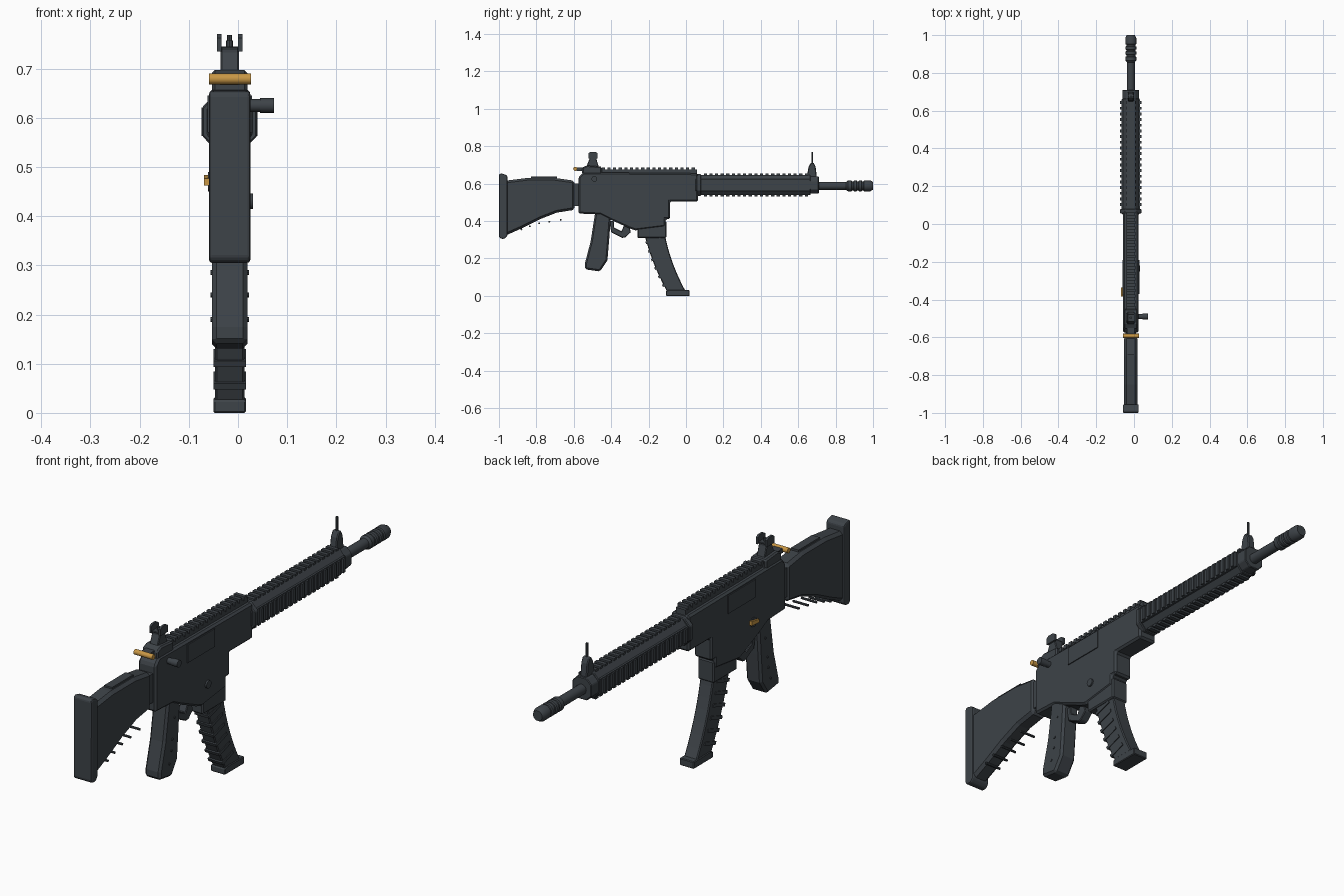
import bpy, bmesh, math
from mathutils import Matrix, Vector

if "Cube" in bpy.data.objects:
    bpy.data.objects.remove(bpy.data.objects["Cube"])

CX = -0.017  # centre plane of the model


def material(name, rgb):
    m = bpy.data.materials.new(name)
    m.diffuse_color = (*rgb, 1)
    m.use_nodes = True
    m.node_tree.nodes["Principled BSDF"].inputs["Base Color"].default_value = m.diffuse_color
    return m


GREY = material("gunmetal", (0.047, 0.056, 0.065))
BRASS = material("brass", (0.58, 0.31, 0.06))


def finish(name, bm, mat, bevel=0, smooth=False, segs=1):
    bmesh.ops.recalc_face_normals(bm, faces=bm.faces)
    me = bpy.data.meshes.new(name)
    bm.to_mesh(me)
    bm.free()
    me.materials.append(mat)
    ob = bpy.data.objects.new(name, me)
    bpy.context.collection.objects.link(ob)
    if bevel:
        mod = ob.modifiers.new("bevel", 'BEVEL')
        mod.width, mod.segments, mod.limit_method = bevel, segs, 'ANGLE'
        mod.angle_limit = math.radians(35)
    if smooth:
        bpy.ops.object.select_all(action='DESELECT')
        ob.select_set(True)
        bpy.context.view_layer.objects.active = ob
        bpy.ops.object.shade_smooth_by_angle(angle=math.radians(35))
    return ob


def slab(name, profile, half, bevel=0.0, mat=GREY, cx=CX, segs=1):
    """Extrude a (y, z) outline sideways."""
    bm = bmesh.new()
    f = bm.faces.new([bm.verts.new((cx - half, y, z)) for y, z in profile])
    r = bmesh.ops.extrude_face_region(bm, geom=[f])
    bmesh.ops.translate(bm, vec=(2 * half, 0, 0),
                        verts=[v for v in r['geom'] if isinstance(v, bmesh.types.BMVert)])
    return finish(name, bm, mat, bevel, segs=segs)


def boxes(name, items, mat=GREY, bevel=0):
    """Several boxes in one object, each given as x0, x1, y0, y1, z0, z1."""
    bm = bmesh.new()
    for x0, x1, y0, y1, z0, z1 in items:
        m = Matrix.Translation(((x0 + x1) / 2, (y0 + y1) / 2, (z0 + z1) / 2))
        bmesh.ops.create_cube(bm, size=1, matrix=m @ Matrix.Diagonal((x1 - x0, y1 - y0, z1 - z0, 1)))
    return finish(name, bm, mat, bevel)


def rods(name, items, mat=GREY, sides=16):
    """Cylinders given as start, end, radius."""
    bm = bmesh.new()
    for a, b, r in items:
        a, b = Vector(a), Vector(b)
        m = Matrix.Translation((a + b) / 2) @ (b - a).to_track_quat('Z', 'Y').to_matrix().to_4x4()
        bmesh.ops.create_cone(bm, cap_ends=True, segments=sides, radius1=r, radius2=r,
                              depth=(b - a).length, matrix=m)
    return finish(name, bm, mat, smooth=True)


def lathe(name, rings, z, sides=20):
    """Stack of (y, radius) rings along the bore."""
    bm = bmesh.new()
    loops = [[bm.verts.new((CX + r * math.cos(2 * math.pi * i / sides), y,
                            z + r * math.sin(2 * math.pi * i / sides))) for i in range(sides)]
             for y, r in rings]
    for p, q in zip(loops, loops[1:]):
        for i in range(sides):
            j = (i + 1) % sides
            bm.faces.new((p[i], p[j], q[j], q[i]))
    bm.faces.new(loops[0])
    bm.faces.new(loops[-1])
    return finish(name, bm, GREY, smooth=True)


# Shoulder stock, butt pad, cheek strip and pegs
slab("stock", [(-0.97, 0.615), (-0.85, 0.63), (-0.70, 0.63), (-0.595, 0.615), (-0.595, 0.46),
               (-0.69, 0.445), (-0.78, 0.41), (-0.88, 0.36), (-0.97, 0.32)], 0.035, 0.012)
slab("cheek_strip", [(-0.83, 0.625), (-0.83, 0.637), (-0.69, 0.637), (-0.69, 0.625)], 0.018)
slab("butt_pad", [(-1, 0.315), (-1, 0.648), (-0.99, 0.655), (-0.965, 0.648), (-0.955, 0.64),
                  (-0.955, 0.32), (-0.97, 0.305), (-0.99, 0.305)], 0.042, 0.011, segs=2)
rods("stock_pegs", [((CX - 0.035, y, z), (CX + 0.035, y, z), 0.005)
                    for y, z in [(-0.88, 0.355), (-0.835, 0.372), (-0.785, 0.388),
                                 (-0.73, 0.396), (-0.67, 0.406)]], sides=8)
slab("stock_joint", [(-0.60, 0.60), (-0.57, 0.60), (-0.57, 0.48), (-0.60, 0.48)], 0.028)

# Receiver and magazine well
slab("receiver", [(-0.575, 0.635), (-0.55, 0.66), (0.065, 0.655), (0.065, 0.505), (-0.085, 0.505),
                  (-0.085, 0.41), (-0.11, 0.41), (-0.11, 0.37), (-0.27, 0.35), (-0.30, 0.36),
                  (-0.41, 0.41), (-0.46, 0.435), (-0.575, 0.44)], 0.041, 0.008)
slab("magazine_well", [(-0.26, 0.37), (-0.105, 0.40), (-0.105, 0.31), (-0.26, 0.31)], 0.037, 0.005)
slab("rear_top_block", [(-0.555, 0.65), (-0.555, 0.685), (-0.53, 0.697), (-0.45, 0.69),
                        (-0.45, 0.65)], 0.036, 0.006)
for s in (-1, 1):
    slab("ejection_cover", [(-0.37, 0.57), (-0.37, 0.645), (-0.19, 0.645), (-0.19, 0.57)],
         0.003, cx=CX + s * 0.042)
rods("receiver_pins", [((CX, -0.235, 0.43), (0.031, -0.235, 0.43), 0.016),
                       ((CX - 0.044, -0.36, 0.47), (CX, -0.36, 0.47), 0.02)])
rods("side_handle", [((CX, -0.49, 0.625), (0.05, -0.49, 0.625), 0.013),
                     ((0.045, -0.49, 0.625), (0.073, -0.49, 0.625), 0.015)])
slab("selector_lever", [(-0.385, 0.462), (-0.385, 0.476), (-0.335, 0.484), (-0.335, 0.466)],
     0.006, mat=BRASS, cx=-0.063)
rods("rear_latch", [((-0.059, -0.592, 0.679), (0.026, -0.592, 0.679), 0.011)], BRASS)
boxes("latch_bar", [(CX - 0.02, CX + 0.02, -0.585, -0.54, 0.667, 0.685)])

# Toothed top rail over the receiver
rail = [(CX - 0.022, CX + 0.022, -0.50, 0.06, 0.645, 0.675)]
rail += [(CX - 0.024, CX + 0.024, -0.45 + i * 0.03, -0.433 + i * 0.03, 0.67, 0.687) for i in range(17)]
boxes("top_rail", rail)

# Eight-sided handguard with end collars
def octagon(name, y0, y1, w, h, zc):
    bm = bmesh.new()
    pts = [(w, h * .5), (w * .5, h), (-w * .5, h), (-w, h * .5),
           (-w, -h * .5), (-w * .5, -h), (w * .5, -h), (w, -h * .5)]
    f = bm.faces.new([bm.verts.new((CX + x, y0, zc + z)) for x, z in pts])
    r = bmesh.ops.extrude_face_region(bm, geom=[f])
    bmesh.ops.translate(bm, vec=(0, y1 - y0, 0),
                        verts=[v for v in r['geom'] if isinstance(v, bmesh.types.BMVert)])
    return finish(name, bm, GREY, 0.003)


octagon("handguard", 0.05, 0.665, 0.046, 0.054, 0.592)
octagon("rear_collar", 0.055, 0.08, 0.056, 0.058, 0.592)
octagon("front_collar", 0.66, 0.71, 0.044, 0.046, 0.592)

# Rails and teeth on all four sides of the handguard
teeth, frames = [], []
for i in range(19):
    y = 0.095 + i * 0.03
    teeth.append((CX - 0.024, CX + 0.024, y, y + 0.017, 0.64, 0.653))
    teeth.append((CX - 0.024, CX + 0.024, y, y + 0.017, 0.53, 0.545))
    for s in (-1, 1):
        a, b = sorted((CX + s * 0.04, CX + s * 0.057))
        teeth.append((a, b, y, y + 0.015, 0.563, 0.621))
for s in (-1, 1):
    a, b = sorted((CX + s * 0.04, CX + s * 0.050))
    frames.append((a, b, 0.075, 0.66, 0.560, 0.624))
boxes("handguard_teeth", teeth)
boxes("handguard_side_rails", frames)

# Barrel and ringed muzzle
lathe("barrel", [(0.65, 0.021), (0.88, 0.021)], 0.588)
muzzle = [(0.855, 0.02), (0.865, 0.029)]
for y in (0.885, 0.912, 0.939):
    muzzle += [(y, 0.029), (y + 0.003, 0.024), (y + 0.010, 0.024), (y + 0.013, 0.029)]
lathe("muzzle", muzzle + [(0.985, 0.029), (1.0, 0.021)], 0.588)

# Front sight
slab("front_sight_base", [(0.645, 0.63), (0.655, 0.69), (0.668, 0.712), (0.682, 0.712),
                          (0.693, 0.69), (0.70, 0.63)], 0.016, 0.004)
rods("front_sight_post", [((CX, 0.675, 0.70), (CX, 0.675, 0.768), 0.005)], sides=8)

# Rear sight with two ears
slab("rear_sight_base", [(-0.535, 0.685), (-0.515, 0.735), (-0.52, 0.745), (-0.475, 0.745),
                         (-0.48, 0.735), (-0.465, 0.685)], 0.019, 0.003)
for s in (-1, 1):
    slab("rear_sight_ear", [(-0.522, 0.735), (-0.522, 0.762), (-0.51, 0.77), (-0.485, 0.77),
                            (-0.472, 0.762), (-0.472, 0.735)], 0.0045, cx=CX + s * 0.0215)
rods("rear_sight_peg", [((CX, -0.497, 0.74), (CX, -0.497, 0.757), 0.007)], sides=8)

# Pistol grip with side studs, and trigger
slab("pistol_grip", [(-0.485, 0.45), (-0.40, 0.45), (-0.41, 0.31), (-0.42, 0.19), (-0.46, 0.13),
                     (-0.54, 0.142), (-0.54, 0.175), (-0.51, 0.29)], 0.036, 0.009)
rods("grip_studs", [((CX - 0.039, y, z), (CX + 0.039, y, z), 0.005)
                    for y, z in [(-0.445, 0.37), (-0.46, 0.285), (-0.465, 0.24), (-0.48, 0.19)]], sides=8)
slab("trigger_guard", [(-0.41, 0.40), (-0.40, 0.34), (-0.34, 0.31), (-0.325, 0.312), (-0.295, 0.34),
                       (-0.305, 0.375), (-0.33, 0.38), (-0.345, 0.345), (-0.385, 0.365),
                       (-0.385, 0.40)], 0.018, 0.003)

# Curved magazine, its cross ribs and floor plate
def mag_edge(t):
    """Rear and front edge (y, z) from the top (0) to the foot (1)."""
    return ((-0.225 + 0.075 * t + 0.05 * t * t, 0.34 - 0.32 * t),
            (-0.115 + 0.055 * t + 0.06 * t * t, 0.34 - 0.32 * t))


steps = [mag_edge(i / 7) for i in range(8)]
slab("magazine", [p[0] for p in steps] + [p[1] for p in reversed(steps)], 0.030, 0.004)
for i in range(1, 7):
    (r0, z0), (f0, _) = mag_edge(i / 7 - 0.02)
    (r1, z1), (f1, _) = mag_edge(i / 7 + 0.02)
    slab("magazine_rib", [(r0 - 0.002, z0 - 0.012), (f0 - 0.03, z0 + 0.012),
                          (f1 - 0.03, z1 + 0.012), (r1 - 0.002, z1 - 0.012)], 0.033)
slab("magazine_foot", [(-0.108, 0), (-0.108, 0.025), (-0.09, 0.032), (0.02, 0.03), (0.02, 0)],
     0.033, 0.003)
